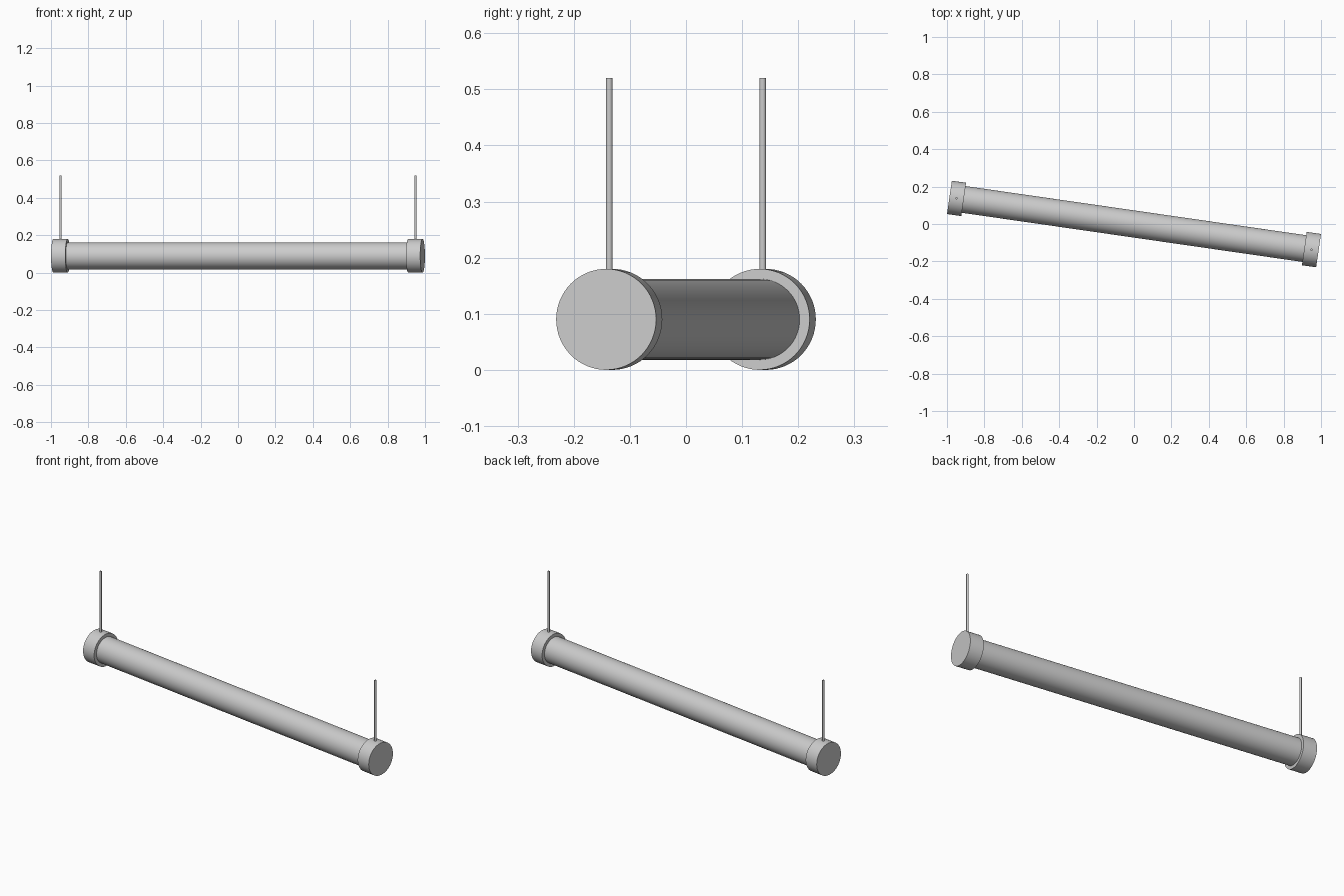
import bpy, math
from mathutils import Matrix

if "Cube" in bpy.data.objects:
    bpy.data.objects.remove(bpy.data.objects["Cube"])

AXIS_Z = 0.09
ANGLE = -math.atan2(0.137, 0.95)      # the lamp hangs slightly turned in plan
HALF_LENGTH = 0.997
CAP_WIDTH = 0.077
TURN = Matrix.Rotation(ANGLE, 4, 'Z')


def cylinder(name, radius, depth, matrix, sides):
    bpy.ops.mesh.primitive_cylinder_add(vertices=sides, radius=radius, depth=depth)
    obj = bpy.context.object
    obj.name = name
    obj.data.transform(matrix)
    bpy.ops.object.shade_smooth_by_angle(angle=math.radians(50))
    return obj


def along(offset):
    # lay a cylinder along the lamp axis at a distance from the middle
    return (TURN @ Matrix.Translation((offset, 0, AXIS_Z))
            @ Matrix.Rotation(math.pi / 2, 4, 'Y'))


# long tube, running into both end caps
cylinder("lamp_tube", 0.072, 2 * (HALF_LENGTH - CAP_WIDTH / 2), along(0), 64)

for side, label in ((-1, "left"), (1, "right")):
    offset = side * (HALF_LENGTH - CAP_WIDTH / 2)
    # end cap
    cylinder("end_cap_" + label, 0.09, CAP_WIDTH, along(offset), 64)
    # suspension cable
    bottom, top = 0.17, 0.52
    cylinder("cable_" + label, 0.006, top - bottom,
             TURN @ Matrix.Translation((offset, 0, (bottom + top) / 2)), 12)
